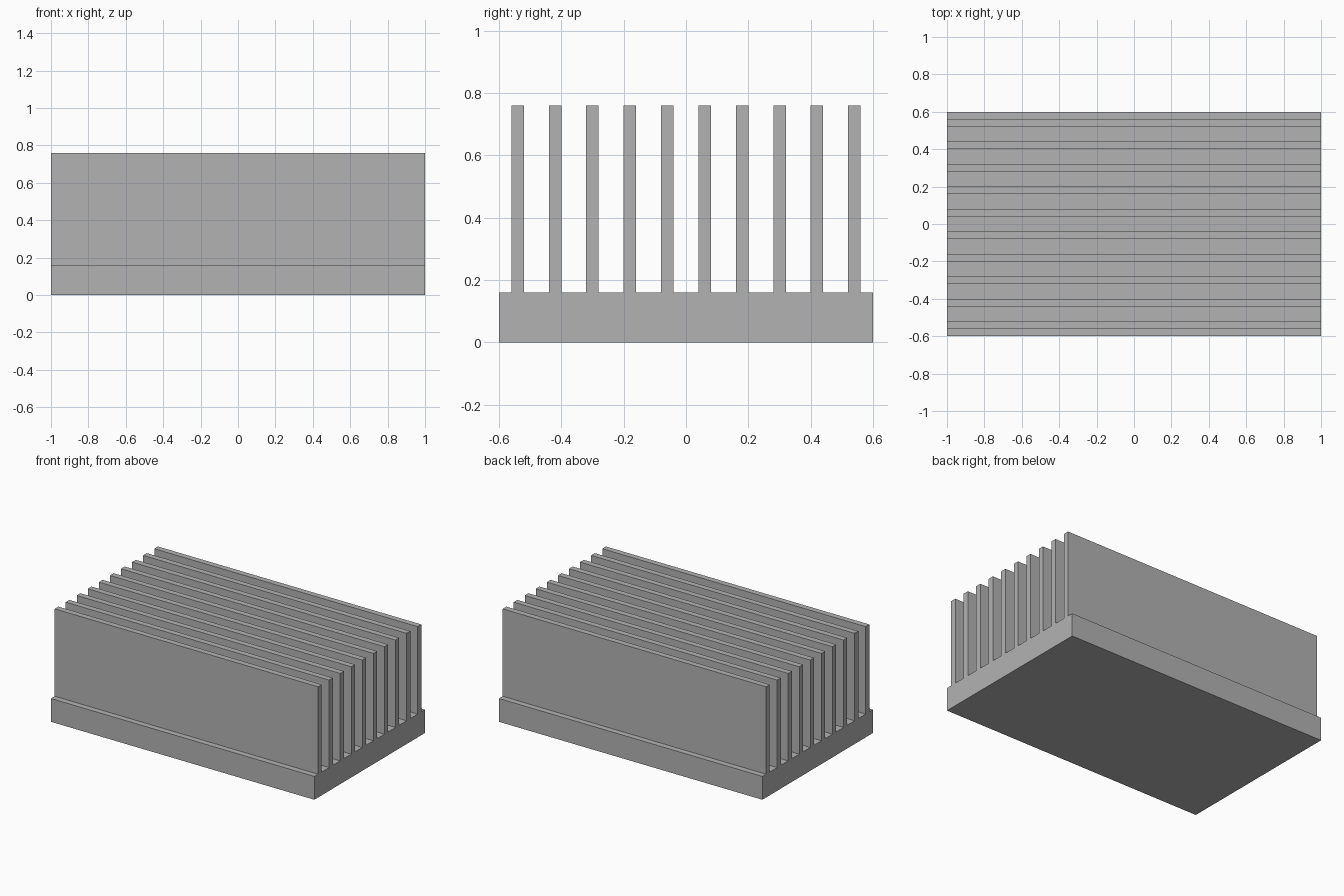
import bpy
import bmesh
from mathutils import Matrix, Vector

cube = bpy.data.objects.get("Cube")
if cube:
    bpy.data.objects.remove(cube, do_unlink=True)

LENGTH, DEPTH = 2.0, 1.2
BASE_HEIGHT, FIN_HEIGHT = 0.16, 0.6
FIN_COUNT, FIN_THICKNESS = 10, 0.04
PITCH = DEPTH / FIN_COUNT

# Bare metal
metal = bpy.data.materials.new("grey_aluminium")
metal.use_nodes = True
colour = (0.45, 0.45, 0.45, 1.0)
metal.diffuse_color = colour
metal.node_tree.nodes["Principled BSDF"].inputs["Base Color"].default_value = colour


def add_block(name, size, y, bottom):
    """Flat-faced box standing on the given height."""
    bm = bmesh.new()
    place = Matrix.Translation((0, y, bottom + size[2] / 2))
    bmesh.ops.create_cube(bm, size=1, matrix=place @ Matrix.Diagonal(Vector(size)).to_4x4())
    mesh = bpy.data.meshes.new(name)
    bm.to_mesh(mesh)
    bm.free()
    mesh.materials.append(metal)
    obj = bpy.data.objects.new(name, mesh)
    bpy.context.collection.objects.link(obj)
    return obj


# Base plate
add_block("base_plate", (LENGTH, DEPTH, BASE_HEIGHT), 0, 0)

# Evenly spaced cooling fins, front to back
for i in range(FIN_COUNT):
    y = (i - (FIN_COUNT - 1) / 2) * PITCH
    add_block(f"cooling_fin_{i + 1}", (LENGTH, FIN_THICKNESS, FIN_HEIGHT), y, BASE_HEIGHT)
